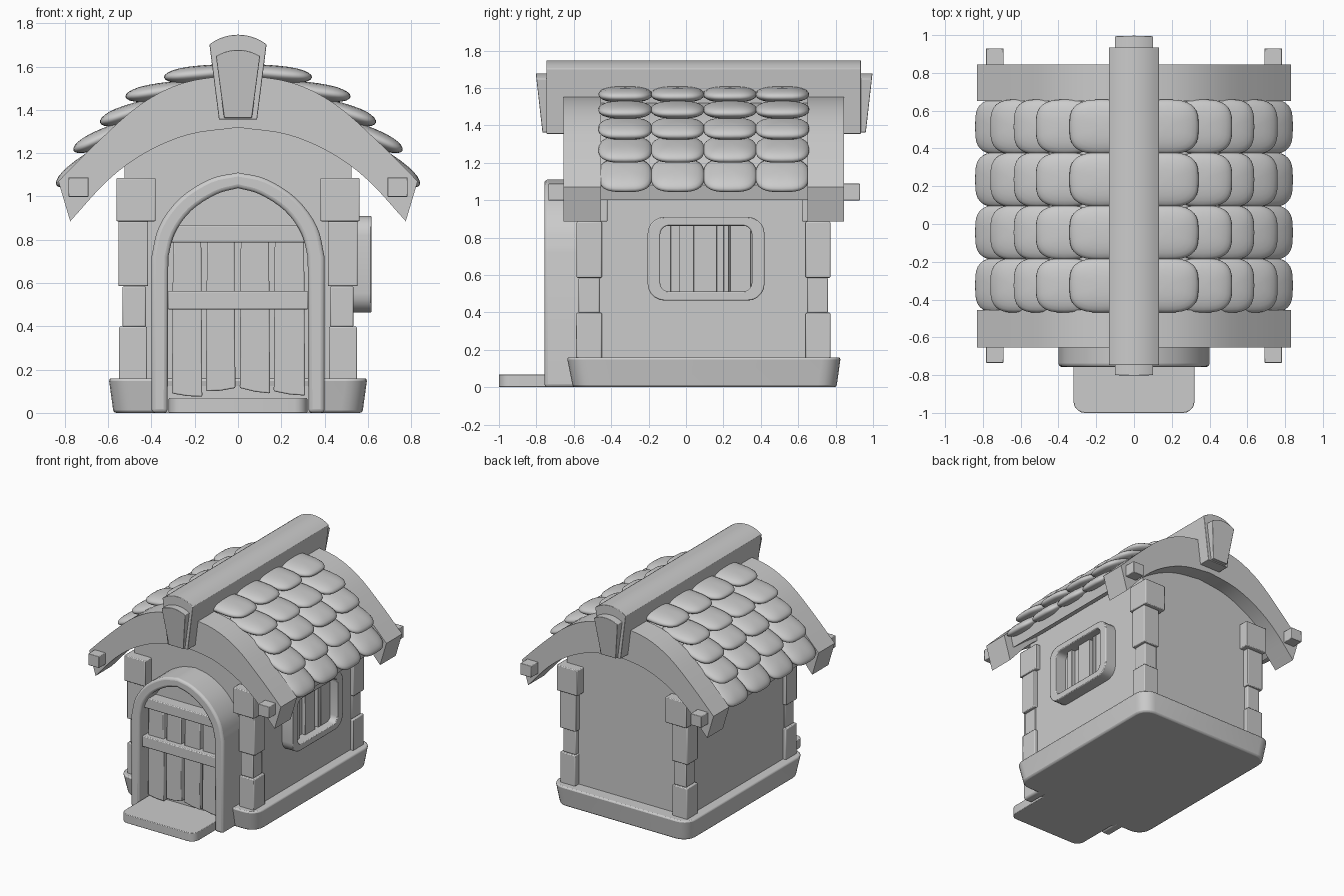
import bpy, bmesh, math
from mathutils import Vector

if "Cube" in bpy.data.objects:
    bpy.data.objects.remove(bpy.data.objects["Cube"])

PLACE = {'x': lambda u, v, d: (d, u, v), 'y': lambda u, v, d: (u, d, v), 'z': lambda u, v, d: (u, v, d)}


def finish(name, bm, bevel=0.0, seg=2, angle=35):
    bmesh.ops.recalc_face_normals(bm, faces=bm.faces)
    me = bpy.data.meshes.new(name)
    bm.to_mesh(me)
    bm.free()
    ob = bpy.data.objects.new(name, me)
    bpy.context.collection.objects.link(ob)
    if bevel:
        m = ob.modifiers.new("bevel", 'BEVEL')
        m.width, m.segments, m.limit_method = bevel, seg, 'ANGLE'
        m.angle_limit = math.radians(40)
    bpy.ops.object.select_all(action='DESELECT')
    ob.select_set(True)
    bpy.context.view_layer.objects.active = ob
    bpy.ops.object.shade_smooth_by_angle(angle=math.radians(angle))
    return ob


def prism(name, pts, axis, a, b, bevel=0.0, seg=2, pts_b=None):
    """Solid between outline pts at depth a and pts_b (or pts) at depth b."""
    bm = bmesh.new()
    va = [bm.verts.new(PLACE[axis](u, v, a)) for u, v in pts]
    vb = [bm.verts.new(PLACE[axis](u, v, b)) for u, v in (pts_b or pts)]
    bm.faces.new(va)
    bm.faces.new(vb)
    n = len(va)
    for i in range(n):
        j = (i + 1) % n
        bm.faces.new((va[i], va[j], vb[j], vb[i]))
    return finish(name, bm, bevel, seg)


def band(name, outer, inner, axis, a, b, closed=False, bevel=0.0, seg=2):
    """Solid strip between two outlines with matching point counts."""
    bm = bmesh.new()
    rings = [[bm.verts.new(PLACE[axis](u, v, d)) for u, v in line]
             for line, d in ((outer, a), (outer, b), (inner, b), (inner, a))]
    n = len(outer)
    for i in range(n if closed else n - 1):
        j = (i + 1) % n
        for k in range(4):
            p, q = rings[k], rings[(k + 1) % 4]
            bm.faces.new((p[i], p[j], q[j], q[i]))
    if not closed:
        for i in (0, -1):
            bm.faces.new([r[i] for r in rings])
    return finish(name, bm, bevel, seg)


def rrect(x0, x1, y0, y1, r, n=5):
    pts = []
    for k, (cx, cy) in enumerate(((x1 - r, y1 - r), (x0 + r, y1 - r), (x0 + r, y0 + r), (x1 - r, y0 + r))):
        for i in range(n + 1):
            t = math.pi / 2 * (k + i / n)
            pts.append((cx + r * math.cos(t), cy + r * math.sin(t)))
    return pts


def box(name, x0, x1, y0, y1, z0, z1, bevel=0.006):
    return prism(name, [(x0, y0), (x1, y0), (x1, y1), (x0, y1)], 'z', z0, z1, bevel)


def mirror(half):
    """Full outline from a right half running from the edge to the centre."""
    return half + [(-u, v) for u, v in reversed(half[:-1])]


def smooth(pts, n=4):
    """Catmull-Rom subdivision of an open path."""
    p = [Vector(q) for q in pts]
    p = [2 * p[0] - p[1]] + p + [2 * p[-1] - p[-2]]
    out = []
    for i in range(1, len(p) - 2):
        a, b, c, d = p[i - 1:i + 3]
        for k in range(n):
            t = k / n
            out.append(tuple(0.5 * (2 * b + (c - a) * t + (2 * a - 5 * b + 4 * c - d) * t * t
                                    + (3 * b - a - 3 * c + d) * t ** 3)))
    return out + [tuple(p[-2])]


# Plinth, flared slightly towards the top
prism("plinth", rrect(-0.575, 0.575, -0.605, 0.805, 0.1), 'z', 0, 0.16, 0.012,
      pts_b=rrect(-0.597, 0.597, -0.637, 0.827, 0.1))

# Walls with an arched gable
wall_top = mirror(smooth([(0.525, 1.17), (0.3, 1.3), (0.0, 1.36)]))
prism("walls", [(-0.525, 0.1), (0.525, 0.1)] + wall_top, 'y', -0.53, 0.725)

# Corner stones: z range, outer x, inner x, front y pair, back y pair
stones = [(0.15, 0.398, 0.55, 0.42, -0.587, -0.45, 0.64, 0.772),
          (0.398, 0.585, 0.533, 0.425, -0.574, -0.463, 0.65, 0.759),
          (0.585, 0.885, 0.553, 0.415, -0.585, -0.45, 0.64, 0.772),
          (0.885, 1.085, 0.562, 0.38, -0.605, -0.42, 0.62, 0.80)]
for z0, z1, xo, xi, f0, f1, b0, b1 in stones:
    for s in (-1, 1):
        xa, xb = sorted((s * xo, s * xi))
        box("corner_stone_front", xa, xb, f0, f1, z0, z1)
        box("corner_stone_back", xa, xb, b0, b1, z0, z1)

# Arched gable boards at both ends, and the roof shell between them
outer = mirror(smooth([(0.83, 1.07), (0.65, 1.25), (0.45, 1.425), (0.25, 1.525), (0.0, 1.565)]))
inner = mirror(smooth([(0.775, 0.885), (0.6, 1.075), (0.43, 1.2), (0.23, 1.285), (0.0, 1.318)]))
for nm, a, b in (("gable_board_front", -0.655, -0.455), ("gable_board_back", 0.65, 0.845)):
    band(nm, outer, inner, 'y', a, b)
shell_out = mirror(smooth([(0.765, 1.08), (0.6, 1.24), (0.42, 1.395), (0.24, 1.49), (0.0, 1.54)]))
shell_in = mirror(smooth([(0.745, 1.0), (0.58, 1.13), (0.41, 1.25), (0.23, 1.33), (0.0, 1.36)]))
band("roof_shell", shell_out, shell_in, 'y', -0.46, 0.655)

# Puffy roof tiles: five overlapping rows of four on each slope, each tip resting on the row below
tips = [(0.342, 1.55), (0.52, 1.46), (0.637, 1.34), (0.76, 1.212), (0.838, 1.05)]


def spow(c, e):
    return math.copysign(abs(c) ** e, c)


def tile(name, top, tip, y, half_w, half_t, side):
    bm = bmesh.new()
    bmesh.ops.create_uvsphere(bm, u_segments=32, v_segments=12, radius=1)
    top, tip = Vector(top), Vector(tip)
    d = (tip - top).normalized()
    nrm = Vector((-d.y, d.x))
    mid, half_l = (top + tip) / 2, (tip - top).length / 2
    for v in bm.verts:
        r = math.hypot(v.co.x, v.co.y)
        t = math.atan2(v.co.y, v.co.x)
        rr = r ** 0.8
        p = mid + d * (half_l * rr * spow(math.cos(t), 0.75)) + nrm * (half_t * v.co.z)
        v.co = (side * p.x, y + half_w * rr * spow(math.sin(t), 0.6), p.y)
    return finish(name, bm, angle=60)


d = Vector((1, -0.14)).normalized()
top = Vector((0.0, 1.58))
for k, tip in enumerate(tips):
    tip = Vector(tip)
    if k:
        # tuck the upper end beneath the previous tip
        prev = Vector(tips[k - 1])
        top = prev - d * 0.13 - Vector((-d.y, d.x)) * 0.055
    for c in range(4):
        for s in (-1, 1):
            tile("roof_tile", top, tip, -0.325 + 0.28 * c, 0.144, 0.04, s)
    d = (tip - top).normalized()


# Ridge beam with a keystone cross-section and tapered end blocks
def keystone(w_top, w_bot, z_bot, z_side, z_top):
    """Tapered sides closed by a shallow circular arc."""
    h = z_top - z_side
    r = (w_top ** 2 + h * h) / (2 * h)
    a = math.asin(w_top / r)
    arc = [(r * math.sin(t), z_top - r + r * math.cos(t)) for t in [a - a * i / 5 for i in range(11)]]
    return [(-w_bot, z_bot), (w_bot, z_bot)] + arc


prism("ridge_beam", keystone(0.132, 0.088, 1.355, 1.702, 1.747), 'y', -0.747, 0.935, 0.003)
for nm, base, face, s in (("ridge_cap_front", -0.70, -0.803, -1), ("ridge_cap_back", 0.89, 0.997, 1)):
    cap = prism(nm, keystone(0.102, 0.064, 1.362, 1.648, 1.677), 'y', base, face, 0.003)
    for v in cap.data.vertices:
        if abs(v.co.y - face) < 1e-4:
            v.co.y -= s * 0.035 * (1.677 - v.co.z) / 0.31

# Square purlin ends poking out of the gable boards
for x in (-0.737, 0.737):
    for y0, y1 in ((-0.735, -0.6), (0.8, 0.93)):
        box("purlin_end", x - 0.047, x + 0.047, y0, y1, 0.998, 1.088, 0.004)

# Pointed-arch door surround
f_out = [(0.40, 0.0)] + smooth([(0.40, 0.72), (0.365, 0.86), (0.27, 0.99), (0.13, 1.08), (0.0, 1.11)])
f_in = [(0.325, 0.0)] + smooth([(0.322, 0.72), (0.292, 0.83), (0.215, 0.935), (0.10, 1.01), (0.0, 1.038)])
band("door_surround", mirror(f_out), mirror(f_in), 'y', -0.757, -0.50, bevel=0.018, seg=3)

# Door planks with uneven bottoms, cross rails and doorstep
for x0, x1, za, zb in ((-0.305, -0.165, 0.09, 0.075), (-0.148, -0.012, 0.10, 0.115),
                       (0.008, 0.148, 0.115, 0.09), (0.165, 0.31, 0.10, 0.08)):
    prism("door_plank", [(x0, za), ((x0 + x1) / 2, (za + zb) / 2 - 0.005), (x1, zb),
                         (x1 - 0.005, 0.80), (x0 + 0.005, 0.80)], 'y', -0.68, -0.60, 0.006)
for z0, z1 in ((0.478, 0.562), (0.787, 0.867)):
    box("door_rail", -0.325, 0.325, -0.722, -0.60, z0, z1)
f_fill = [(u * 1.03, v) for u, v in mirror(f_in)]
prism("door_back", f_fill, 'y', -0.63, -0.50)
prism("doorstep", rrect(-0.32, 0.32, -1.0, -0.54, 0.06), 'z', 0, 0.068, 0.004)

# Side window: rounded frame and slats
band("window_frame", rrect(-0.205, 0.42, 0.463, 0.91, 0.09), rrect(-0.138, 0.352, 0.512, 0.863, 0.045),
     'x', 0.50, 0.617, closed=True, bevel=0.006)
for y0, y1 in ((-0.085, -0.028), (0.038, 0.168), (0.198, 0.232), (0.232, 0.35)):
    box("window_slat", 0.51, 0.555, y0 + 0.003, y1 - 0.003, 0.51, 0.865, 0.003)
